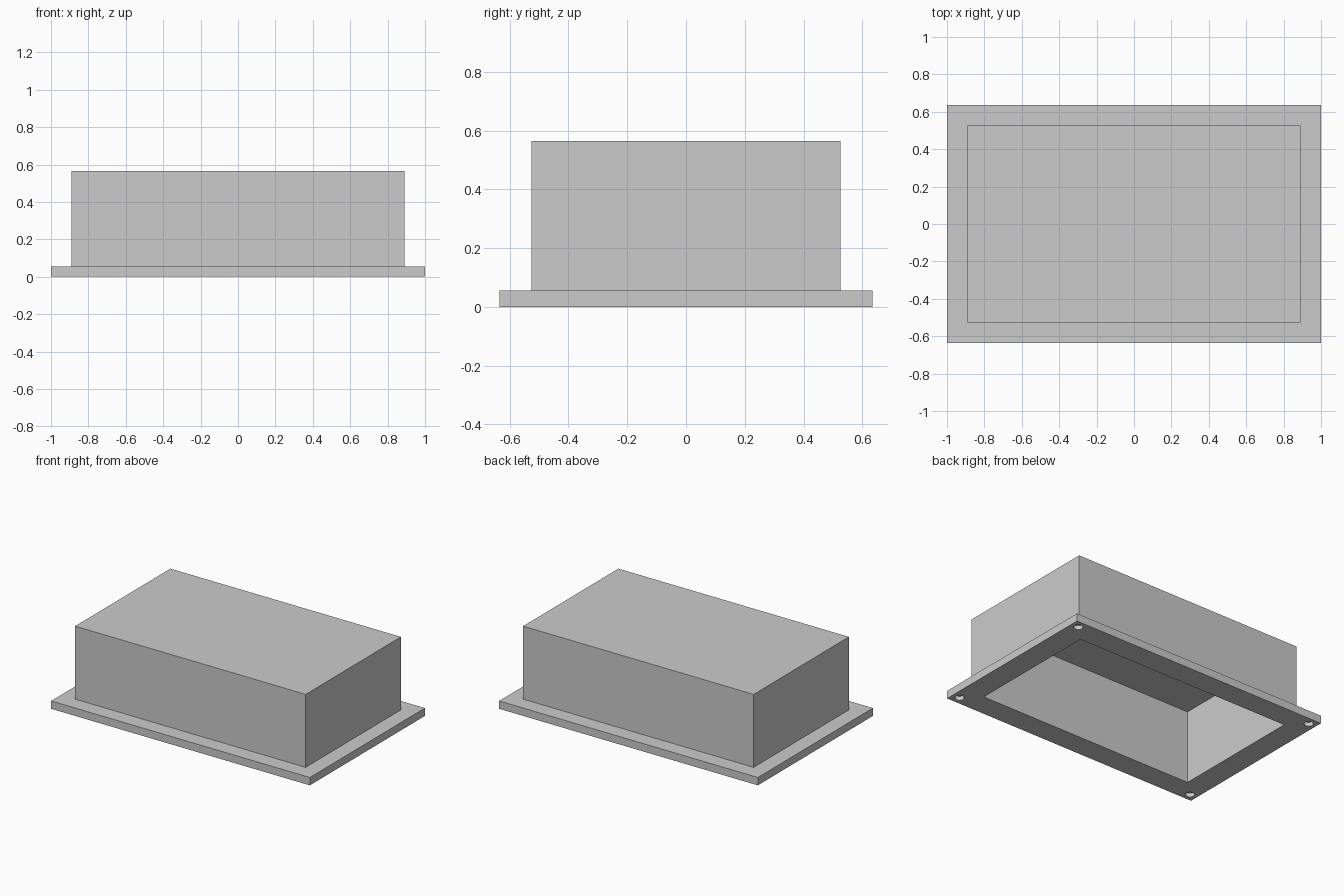
import bpy
import bmesh
from mathutils import Matrix

default = bpy.data.objects.get("Cube")
if default:
    bpy.data.objects.remove(default, do_unlink=True)

# Overall sizes
FLANGE = (2.0, 1.27)
RIM = 0.109
CAVITY = (1.67, 0.944)
FLANGE_TOP, HEIGHT, CEILING = 0.055, 0.565, 0.511
HOLE_X, HOLE_Y, HOLE_R, HOLE_DEPTH = 0.945, 0.58, 0.03, 0.028

GREY = (0.6, 0.6, 0.6, 1)
grey = bpy.data.materials.new("plain grey")
grey.use_nodes = True
grey.diffuse_color = GREY
grey.node_tree.nodes["Principled BSDF"].inputs["Base Color"].default_value = GREY


def make_object(name, bm):
    mesh = bpy.data.meshes.new(name)
    bm.to_mesh(mesh)
    bm.free()
    mesh.materials.append(grey)
    obj = bpy.data.objects.new(name, mesh)
    bpy.context.collection.objects.link(obj)
    return obj


def add_box(bm, size, low, high):
    placed = Matrix.Translation((0, 0, (low + high) / 2)) @ Matrix.Diagonal((*size, high - low, 1))
    bmesh.ops.create_cube(bm, size=1, matrix=placed)


def cut(target, cutter):
    cutter.hide_render = True
    mod = target.modifiers.new("cut", "BOOLEAN")
    mod.operation = "DIFFERENCE"
    mod.solver = "EXACT"
    mod.object = cutter


# Cover: box with a flange, drawn as one closed stepped shell
bm = bmesh.new()
add_box(bm, FLANGE, 0, FLANGE_TOP)
top = max(bm.faces, key=lambda f: f.calc_center_median().z)
bmesh.ops.inset_individual(bm, faces=[top], thickness=RIM, use_even_offset=True)
raised = bmesh.ops.extrude_discrete_faces(bm, faces=[top])["faces"][0]
for v in raised.verts:
    v.co.z = HEIGHT
cover = make_object("flanged_cover", bm)

# Hollow inside, open at the bottom
bm = bmesh.new()
add_box(bm, CAVITY, -0.1, CEILING)
cavity_cutter = make_object("cavity_cutter", bm)
cut(cover, cavity_cutter)

# Blind screw holes under the flange corners
bm = bmesh.new()
for sx in (-1, 1):
    for sy in (-1, 1):
        bmesh.ops.create_cone(
            bm, cap_ends=True, segments=32, radius1=HOLE_R, radius2=HOLE_R,
            depth=2 * HOLE_DEPTH,
            matrix=Matrix.Translation((sx * HOLE_X, sy * HOLE_Y, 0)))
hole_cutter = make_object("screw_hole_cutter", bm)
cut(cover, hole_cutter)

# Bake the cuts, then drop the cutters
bpy.context.view_layer.update()
evaluated = cover.evaluated_get(bpy.context.evaluated_depsgraph_get())
baked = bpy.data.meshes.new_from_object(evaluated)
cover.modifiers.clear()
cover.data = baked
for cutter in (cavity_cutter, hole_cutter):
    bpy.data.objects.remove(cutter, do_unlink=True)

# Smooth only the round hole walls
bpy.ops.object.select_all(action="DESELECT")
cover.select_set(True)
bpy.context.view_layer.objects.active = cover
bpy.ops.object.shade_smooth_by_angle()
